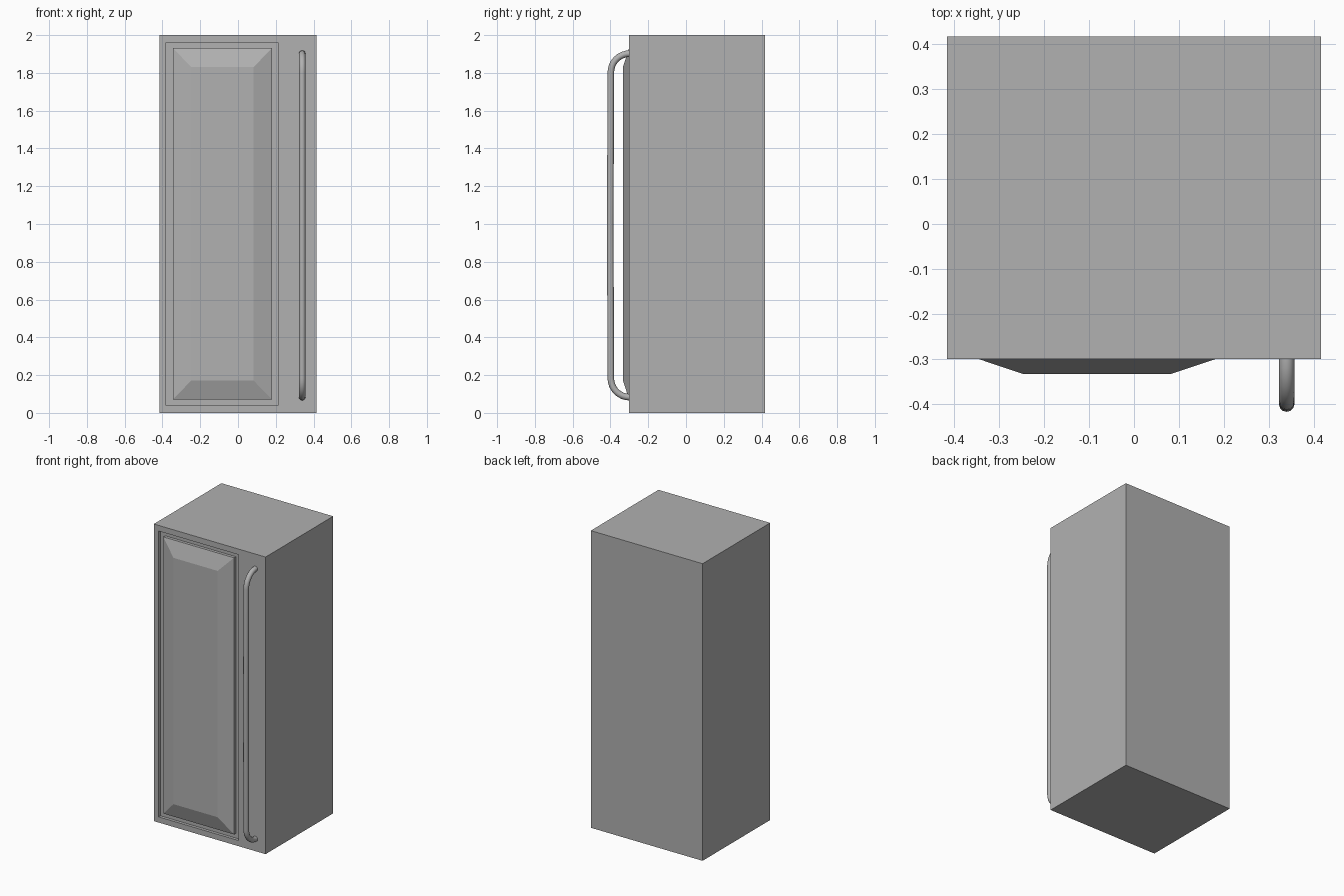
import bpy, bmesh, math

if "Cube" in bpy.data.objects:
    bpy.data.objects.remove(bpy.data.objects["Cube"])

# Plain darker grey for all parts
grey = bpy.data.materials.new("dark_grey")
grey.diffuse_color = (0.44, 0.44, 0.44, 1)
grey.use_nodes = True
grey.node_tree.nodes["Principled BSDF"].inputs["Base Color"].default_value = grey.diffuse_color

# Cabinet body: nested rectangles (x0, x1, z0, z1, y) bridged from back to front panel
rings = [
    (-0.416, 0.416, 0.0, 2.0, 0.418),      # back
    (-0.416, 0.416, 0.0, 2.0, -0.301),     # front edge
    (-0.38, 0.213, 0.038, 1.962, -0.301),  # groove outer lip
    (-0.38, 0.213, 0.038, 1.962, -0.281),  # groove floor, outer
    (-0.345, 0.181, 0.07, 1.932, -0.281),  # groove floor, inner
    (-0.345, 0.181, 0.07, 1.932, -0.301),  # panel base
    (-0.247, 0.082, 0.172, 1.83, -0.334),  # raised panel face
]
bm = bmesh.new()
loops = [[bm.verts.new((x, y, z)) for x, z in ((x0, z0), (x1, z0), (x1, z1), (x0, z1))]
         for x0, x1, z0, z1, y in rings]
for a, b in zip(loops, loops[1:]):
    for i in range(4):
        j = (i + 1) % 4
        bm.faces.new((a[i], a[j], b[j], b[i]))
bm.faces.new(loops[0])
bm.faces.new(loops[-1])
bmesh.ops.recalc_face_normals(bm, faces=bm.faces)
mesh = bpy.data.meshes.new("cabinet_body")
bm.to_mesh(mesh)
bm.free()
mesh.materials.append(grey)
bpy.context.collection.objects.link(bpy.data.objects.new("cabinet_body", mesh))

# Handle: round bar with a quarter bend at each end and a very slight bow
radius, bend, front = 0.0173, 0.1, -0.398
low, high = 0.083, 1.902
angles = [math.radians(90 * k / 8) for k in range(9)]
path = [(-0.29, low)]
path += [(front + bend * (1 - math.sin(t)), low + bend * (1 - math.cos(t))) for t in angles]
path.append((-0.401, (low + high) / 2))
path += [(y, low + high - z) for y, z in reversed(path[:-1])]

curve = bpy.data.curves.new("door_handle", 'CURVE')
curve.dimensions = '3D'
curve.bevel_depth = radius
curve.bevel_resolution = 4
curve.use_fill_caps = True
curve.materials.append(grey)
spline = curve.splines.new('POLY')
spline.points.add(len(path) - 1)
for p, (y, z) in zip(spline.points, path):
    p.co = (0.340, y, z, 1)
handle = bpy.data.objects.new("door_handle", curve)
bpy.context.collection.objects.link(handle)
bpy.context.view_layer.objects.active = handle
handle.select_set(True)
bpy.ops.object.convert(target='MESH')
bpy.ops.object.shade_smooth_by_angle(angle=math.radians(40))
